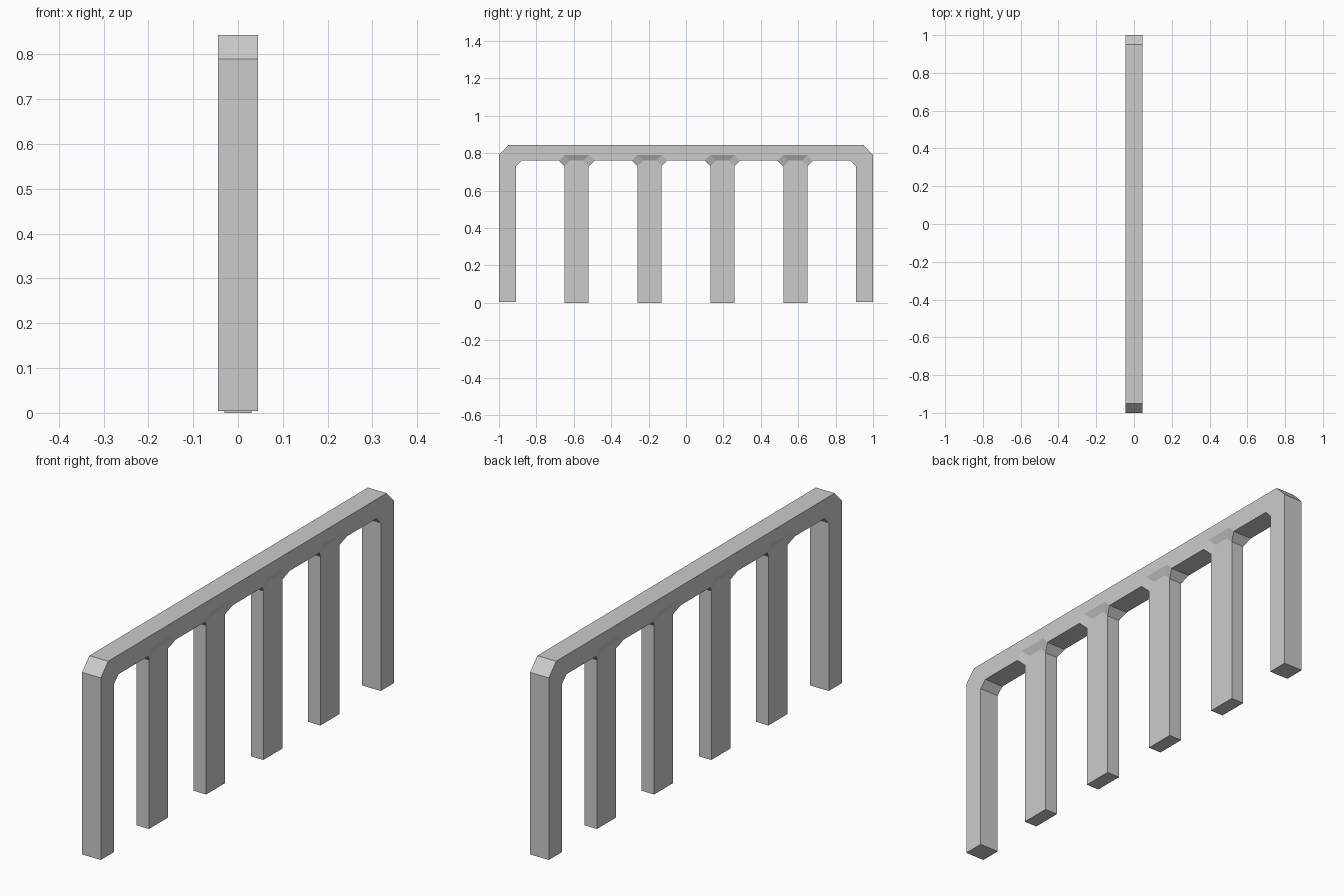
import bpy, bmesh

if "Cube" in bpy.data.objects:
    bpy.data.objects.remove(bpy.data.objects["Cube"])

FRAME_X, POST_X = 0.045, 0.03      # half thicknesses
POST_Y = 0.065                     # half width of a post
FLARE, NECK_Z, BEAM_Z = 0.03, 0.73, 0.76
CENTRES = [0.585, 0.195, -0.195, -0.585]

bm = bmesh.new()


def face(points):
    bm.faces.new([bm.verts.new(p) for p in points])


# Frame outline in (y, z), with a notch in the underside above each post
half = [(0.95, 0.843), (1.0, 0.79), (1.0, 0.004), (0.91, 0.004),
        (0.91, NECK_Z), (0.88, BEAM_Z)]
notches, open_edges = [], set()
for c in CENTRES:
    start = len(half) + len(notches)
    notches += [(c + POST_Y + FLARE, BEAM_Z), (c + POST_Y, BEAM_Z + FLARE),
                (c - POST_Y, BEAM_Z + FLARE), (c - POST_Y - FLARE, BEAM_Z)]
    open_edges |= {start, start + 1, start + 2}
outline = half + notches + [(-y, z) for y, z in reversed(half)]

for x in (-FRAME_X, FRAME_X):
    face([(x, y, z) for y, z in outline])
for i, (y, z) in enumerate(outline):
    if i not in open_edges:
        y2, z2 = outline[(i + 1) % len(outline)]
        face([(-FRAME_X, y, z), (FRAME_X, y, z),
              (FRAME_X, y2, z2), (-FRAME_X, y2, z2)])

# Narrower posts whose heads flare out to meet the notches
for c in CENTRES:
    w = POST_Y
    face([(sx * POST_X, c + sy * w, 0)
          for sx, sy in ((-1, -1), (1, -1), (1, 1), (-1, 1))])
    for s in (-1, 1):
        xi, xo = s * POST_X, s * FRAME_X
        inner = [(w, 0), (w, NECK_Z), (w - FLARE, BEAM_Z),
                 (FLARE - w, BEAM_Z), (-w, NECK_Z), (-w, 0)]
        face([(xi, c + y, z) for y, z in inner])
        outer = [(w + FLARE, BEAM_Z), (w, BEAM_Z + FLARE),
                 (-w, BEAM_Z + FLARE), (-w - FLARE, BEAM_Z)]
        for i in range(3):
            (a, az), (b, bz) = inner[i + 1], inner[i + 2]
            (d, dz), (e, ez) = outer[i], outer[i + 1]
            face([(xi, c + a, az), (xi, c + b, bz),
                  (xo, c + e, ez), (xo, c + d, dz)])
        # post edge and sloping bracket underside
        y, yo = c + s * w, c + s * (w + FLARE)
        face([(-POST_X, y, 0), (POST_X, y, 0),
              (POST_X, y, NECK_Z), (-POST_X, y, NECK_Z)])
        face([(-POST_X, y, NECK_Z), (POST_X, y, NECK_Z),
              (FRAME_X, yo, BEAM_Z), (-FRAME_X, yo, BEAM_Z)])

bmesh.ops.remove_doubles(bm, verts=bm.verts, dist=0.0005)
bmesh.ops.recalc_face_normals(bm, faces=bm.faces)
mesh = bpy.data.meshes.new("railing")
bm.to_mesh(mesh)
bm.free()
bpy.context.collection.objects.link(bpy.data.objects.new("railing", mesh))
